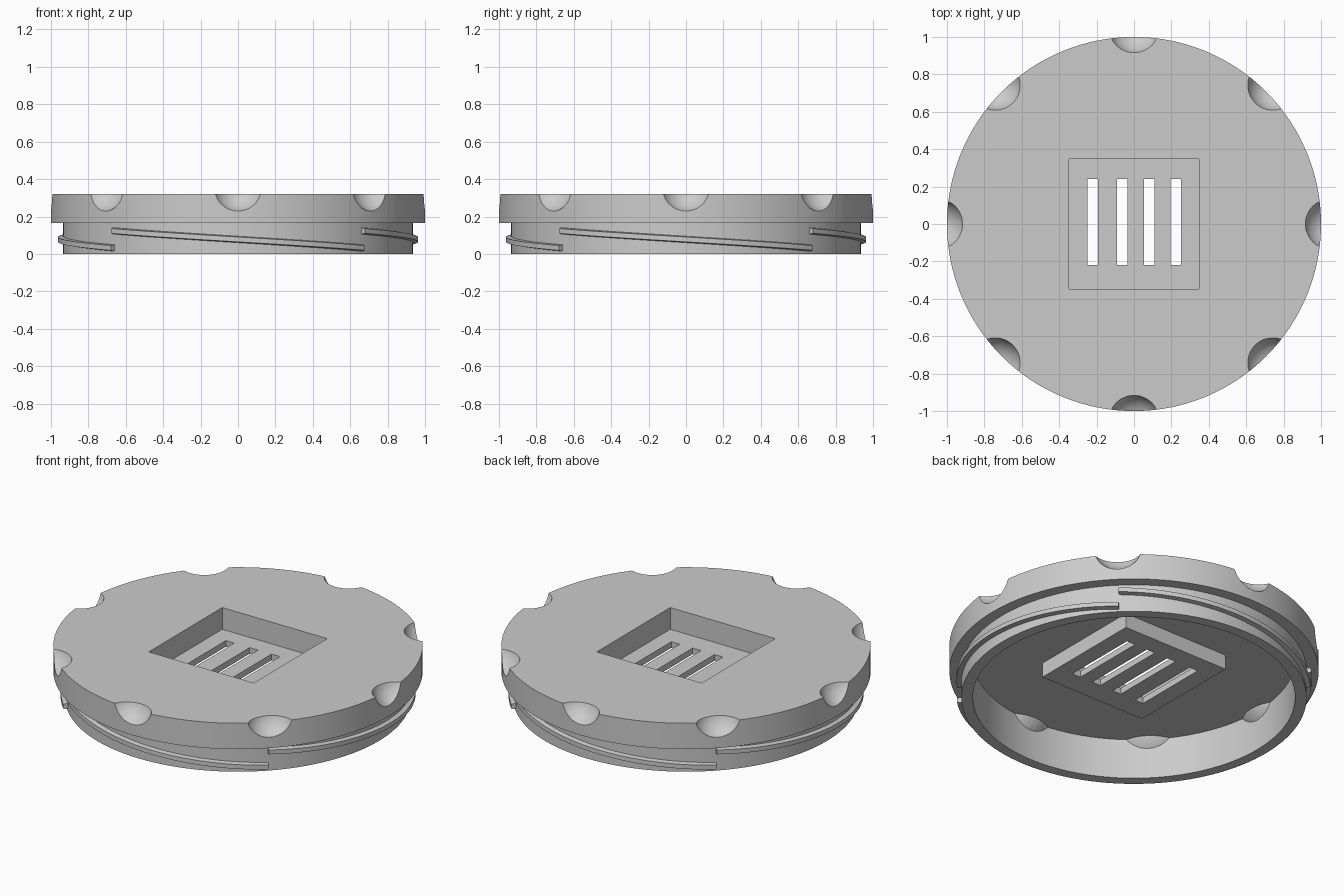
import bpy, bmesh, math
from mathutils import Matrix, Vector

old = bpy.data.objects.get("Cube")
if old:
    bpy.data.objects.remove(old)

grey = bpy.data.materials.new("light grey plastic")
grey.use_nodes = True
colour = (0.6, 0.6, 0.6, 1)
grey.diffuse_color = colour
grey.node_tree.nodes["Principled BSDF"].inputs["Base Color"].default_value = colour

SEGS = 128
LID_TOP, CEILING, STEP = 0.32, 0.24, 0.165
SKIRT_R, BORE_R = 0.935, 0.873
HOLE = 0.347  # half width of the square recess


def make(name, bm):
    bmesh.ops.recalc_face_normals(bm, faces=bm.faces)
    mesh = bpy.data.meshes.new(name)
    bm.to_mesh(mesh)
    bm.free()
    mesh.materials.append(grey)
    obj = bpy.data.objects.new(name, mesh)
    bpy.context.collection.objects.link(obj)
    return obj


def add_box(bm, lo, hi):
    lo, hi = Vector(lo), Vector(hi)
    size = Matrix.Diagonal((*(hi - lo), 1))
    bmesh.ops.create_cube(bm, size=1, matrix=Matrix.Translation((lo + hi) / 2) @ size)


def box(name, lo, hi):
    bm = bmesh.new()
    add_box(bm, lo, hi)
    return make(name, bm)


def sphere_ring(name, radius):
    """Eight spheres evenly spaced round the rim."""
    bm = bmesh.new()
    for i in range(8):
        turn = Matrix.Rotation(i * math.pi / 4, 4, "Z")
        place = turn @ Matrix.Translation((1.05, 0, 0.36))
        bmesh.ops.create_uvsphere(bm, u_segments=48, v_segments=32, radius=radius, matrix=place)
    return make(name, bm)


def combine(obj, operation, cutter):
    """Bake a boolean into obj and discard the cutter."""
    cutter.hide_render = True
    mod = obj.modifiers.new("cut", "BOOLEAN")
    mod.operation, mod.object, mod.solver = operation, cutter, "EXACT"
    deps = bpy.context.evaluated_depsgraph_get()
    deps.update()
    mesh = bpy.data.meshes.new_from_object(obj.evaluated_get(deps))
    obj.modifiers.clear()
    obj.data = mesh
    bpy.data.objects.remove(cutter)


def smooth(obj):
    bpy.ops.object.select_all(action="DESELECT")
    obj.select_set(True)
    bpy.context.view_layer.objects.active = obj
    bpy.ops.object.shade_smooth_by_angle(angle=math.radians(25))


# Lid: revolved section with a threaded skirt below a wider disc
profile = [(0, CEILING), (BORE_R, CEILING), (BORE_R, 0), (SKIRT_R, 0),
           (SKIRT_R, STEP), (1, STEP), (1, LID_TOP), (0, LID_TOP)]
bm = bmesh.new()
verts = [bm.verts.new((r, 0, z)) for r, z in profile]
edges = [bm.edges.new(pair) for pair in zip(verts, verts[1:])]
bmesh.ops.spin(bm, geom=verts + edges, axis=(0, 0, 1), cent=(0, 0, 0),
               angle=math.tau, steps=SEGS, use_merge=True)
bmesh.ops.remove_doubles(bm, verts=bm.verts, dist=0.0001)
lid = make("lid", bm)

# Finger dimples and the central square opening
combine(lid, "DIFFERENCE", sphere_ring("dimple_cutter", 0.14))
combine(lid, "DIFFERENCE", box("opening_cutter", (-HOLE, -HOLE, 0.1), (HOLE, HOLE, 0.5)))
smooth(lid)

# Rounded backs of the dimples inside the skirt
bumps = sphere_ring("dimple_backs", 0.25)
bm = bmesh.new()
bmesh.ops.create_cone(bm, cap_ends=True, segments=SEGS, radius1=0.9, radius2=0.9, depth=0.2,
                      matrix=Matrix.Translation((0, 0, 0.16)))
combine(bumps, "INTERSECT", make("bump_limit", bm))
smooth(bumps)

# Sunken tray: thin walls and a floor
OUT = HOLE + 0.005
tray = box("vent_tray", (-OUT, -OUT, 0.153), (OUT, OUT, 0.28))
combine(tray, "DIFFERENCE", box("tray_cutter", (-HOLE, -HOLE, 0.19), (HOLE, HOLE, 0.5)))

# Four vent slots through the tray floor
bm = bmesh.new()
for x in (-0.22, -0.063, 0.082, 0.223):
    add_box(bm, (x - 0.028, -0.22, 0.1), (x + 0.028, 0.24, 0.25))
combine(tray, "DIFFERENCE", make("slot_cutter", bm))

# Four quarter-turn thread ridges, each falling as it goes round
bm = bmesh.new()
STEPS = 32
for k in range(4):
    rings = []
    for i in range(STEPS + 1):
        t = i / STEPS
        a = -math.pi * 0.75 + (k + t) * math.pi / 2
        z = 0.123 - 0.091 * t
        section = [(0.925, z - 0.019), (0.962, z - 0.013), (0.962, z + 0.013), (0.925, z + 0.019)]
        rings.append([bm.verts.new((r * math.cos(a), r * math.sin(a), h)) for r, h in section])
    for p, q in zip(rings, rings[1:]):
        for j in range(4):
            n = (j + 1) % 4
            bm.faces.new((p[j], p[n], q[n], q[j]))
    bm.faces.new(rings[0])
    bm.faces.new(rings[-1])
smooth(make("thread_ridges", bm))
